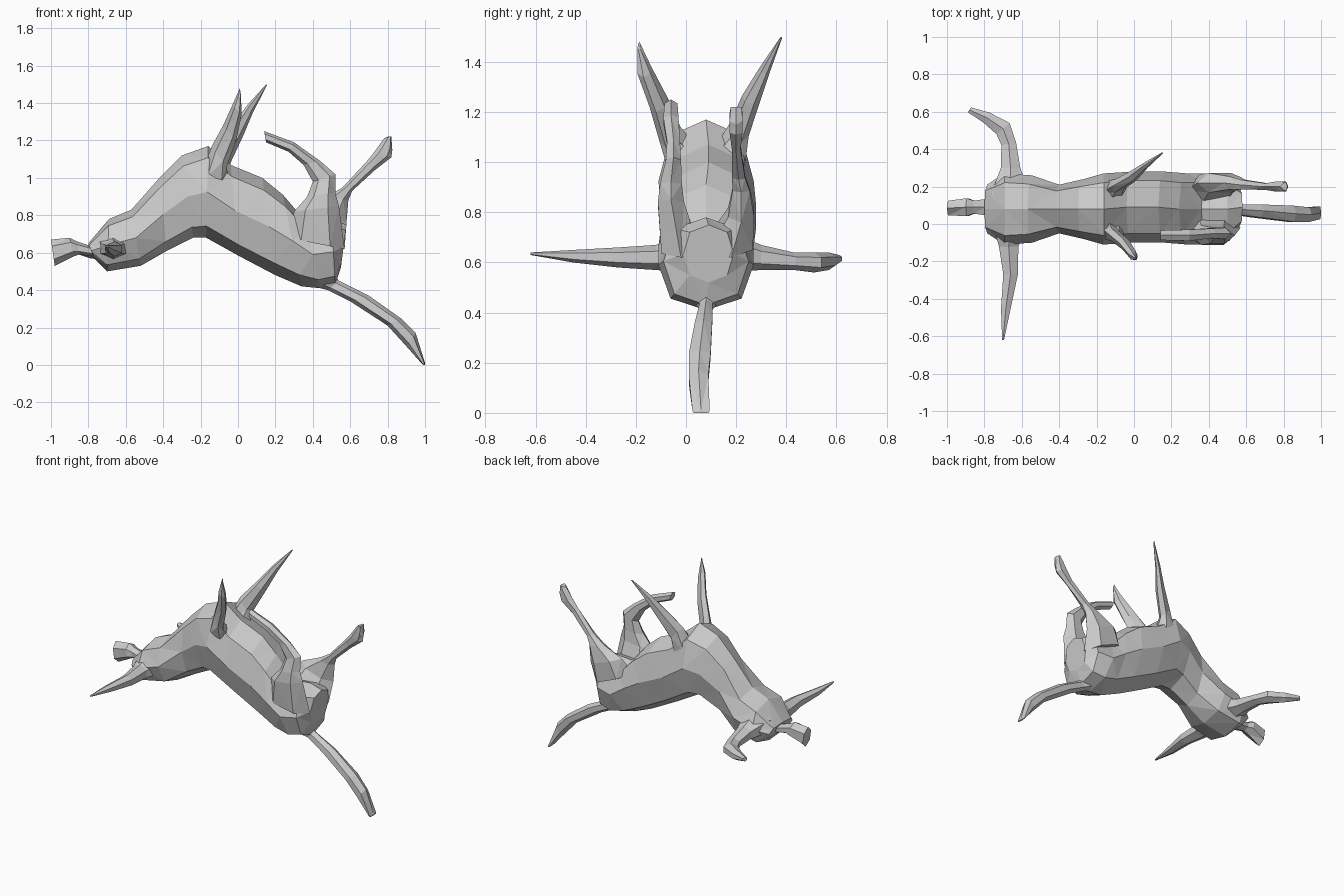
import bpy, bmesh, math
from mathutils import Vector


def loft(name, stations, n, squareness=1.0):
    """Faceted skin over rings; each station = (edge A, edge B, side half-width vector)."""
    bm = bmesh.new()
    rings = []
    for a, b, side in stations:
        a, b, side = Vector(a), Vector(b), Vector(side)
        mid, half = (a + b) / 2, (a - b) / 2
        ring = []
        for i in range(n):
            t = 2 * math.pi * i / n
            c, s = math.cos(t), math.sin(t)
            c = math.copysign(abs(c) ** squareness, c)
            s = math.copysign(abs(s) ** squareness, s)
            ring.append(bm.verts.new(mid + half * c + side * s))
        rings.append(ring)
    for p, q in zip(rings, rings[1:]):
        for i in range(n):
            j = (i + 1) % n
            bm.faces.new((p[i], p[j], q[j], q[i]))
    bm.faces.new(rings[0])
    bm.faces.new(rings[-1])
    bmesh.ops.triangulate(bm, faces=bm.faces[:])
    bmesh.ops.recalc_face_normals(bm, faces=bm.faces[:])
    mesh = bpy.data.meshes.new(name)
    bm.to_mesh(mesh)
    bm.free()
    obj = bpy.data.objects.new(name, mesh)
    bpy.context.collection.objects.link(obj)
    return obj


def side_loft(name, rows, n, squareness=1.0):
    """Part lying along the xz plane; row = (top x, top z, bottom x, bottom z, y, half width)."""
    return loft(name, [((ax, y, az), (bx, y, bz), (0, w, 0))
                       for ax, az, bx, bz, y, w in rows], n, squareness)


# Arched torso
side_loft("body", [
    (-0.80, 0.65, -0.77, 0.57, 0.08, 0.13),
    (-0.69, 0.78, -0.70, 0.50, 0.08, 0.19),
    (-0.57, 0.83, -0.52, 0.53, 0.08, 0.18),
    (-0.42, 1.00, -0.38, 0.61, 0.08, 0.13),
    (-0.30, 1.12, -0.24, 0.68, 0.08, 0.16),
    (-0.16, 1.17, -0.17, 0.68, 0.08, 0.19),
    (-0.04, 1.07, 0.01, 0.58, 0.09, 0.19),
    (0.13, 1.00, 0.20, 0.48, 0.09, 0.19),
    (0.24, 0.91, 0.34, 0.42, 0.08, 0.19),
    (0.36, 0.77, 0.44, 0.41, 0.08, 0.19),
    (0.50, 0.78, 0.52, 0.43, 0.08, 0.17),
    (0.58, 0.75, 0.55, 0.52, 0.09, 0.10),
], 8, 0.85)

# Trailing lower limb
side_loft("trailing_limb", [
    (0.50, 0.50, 0.40, 0.42, 0.08, 0.06),
    (0.54, 0.45, 0.48, 0.40, 0.08, 0.03),
    (0.70, 0.37, 0.60, 0.34, 0.07, 0.04),
    (0.87, 0.25, 0.80, 0.21, 0.055, 0.05),
    (0.95, 0.17, 0.90, 0.10, 0.05, 0.045),
    (1.00, 0.01, 0.98, 0.01, 0.06, 0.04),
    (1.00, 0.00, 0.99, 0.00, 0.06, 0.035),
], 6)

# Bent upper limb on the front side
side_loft("bent_limb", [
    (0.57, 0.62, 0.26, 0.68, -0.02, 0.09),
    (0.54, 0.85, 0.30, 0.82, -0.06, 0.06),
    (0.52, 0.92, 0.37, 0.90, -0.06, 0.05),
    (0.52, 1.02, 0.40, 0.98, -0.05, 0.035),
    (0.44, 1.09, 0.35, 1.07, -0.05, 0.03),
    (0.30, 1.19, 0.27, 1.14, -0.06, 0.035),
    (0.14, 1.25, 0.15, 1.19, -0.06, 0.03),
], 6)

# Raised upper limb on the back side
side_loft("raised_limb", [
    (0.28, 0.74, 0.57, 0.62, 0.18, 0.10),
    (0.34, 0.84, 0.58, 0.76, 0.22, 0.06),
    (0.48, 0.90, 0.59, 0.88, 0.22, 0.04),
    (0.56, 0.95, 0.61, 0.93, 0.21, 0.03),
    (0.69, 1.09, 0.73, 1.04, 0.20, 0.02),
    (0.73, 1.14, 0.82, 1.11, 0.20, 0.03),
    (0.78, 1.21, 0.825, 1.15, 0.20, 0.03),
    (0.80, 1.22, 0.82, 1.22, 0.20, 0.025),
], 6)

# Flared stub at the low end
side_loft("flared_stub", [
    (-0.70, 0.68, -0.70, 0.57, 0.08, 0.09),
    (-0.80, 0.64, -0.77, 0.58, 0.09, 0.05),
    (-0.86, 0.66, -0.85, 0.59, 0.09, 0.04),
    (-0.90, 0.68, -0.88, 0.58, 0.09, 0.055),
    (-1.00, 0.67, -0.98, 0.53, 0.085, 0.045),
], 6)

# Two upright spikes, leaning outwards
loft("front_spike", [
    ((-0.20, 0.00, 1.02), (-0.05, 0.00, 0.98), (0, 0.09, 0)),
    ((-0.14, -0.05, 1.17), (-0.06, -0.08, 1.06), (0, 0.04, 0)),
    ((-0.08, -0.10, 1.28), (-0.01, -0.12, 1.20), (0, 0.035, 0)),
    ((-0.03, -0.16, 1.39), (0.02, -0.17, 1.34), (0, 0.03, 0)),
    ((0.01, -0.185, 1.48), (0.015, -0.19, 1.45), (0, 0.005, 0)),
], 6)
loft("back_spike", [
    ((-0.18, 0.16, 1.04), (-0.04, 0.17, 0.98), (0, 0.08, 0)),
    ((-0.12, 0.20, 1.17), (-0.04, 0.22, 1.08), (0, 0.04, 0)),
    ((-0.03, 0.25, 1.28), (0.03, 0.27, 1.23), (0, 0.035, 0)),
    ((0.05, 0.31, 1.39), (0.08, 0.32, 1.35), (0, 0.02, 0)),
    ((0.15, 0.38, 1.50), (0.155, 0.38, 1.495), (0, 0.004, 0)),
], 6)

# Two side limbs reaching sideways
loft("front_side_limb", [
    ((-0.66, 0.00, 0.71), (-0.66, 0.00, 0.56), (0.11, 0, 0)),
    ((-0.67, -0.12, 0.67), (-0.67, -0.12, 0.57), (0.06, 0, 0)),
    ((-0.66, -0.27, 0.66), (-0.66, -0.27, 0.58), (0.045, 0, 0)),
    ((-0.685, -0.45, 0.65), (-0.685, -0.45, 0.60), (0.03, 0, 0)),
    ((-0.70, -0.62, 0.64), (-0.70, -0.62, 0.63), (0.006, 0, 0)),
], 6)
loft("back_side_limb", [
    ((-0.66, 0.16, 0.73), (-0.66, 0.16, 0.56), (0.12, 0, 0)),
    ((-0.66, 0.30, 0.67), (-0.66, 0.30, 0.57), (0.06, 0, 0)),
    ((-0.67, 0.43, 0.64), (-0.67, 0.43, 0.57), (0.045, 0.01, 0)),
    ((-0.70, 0.51, 0.64), (-0.70, 0.51, 0.56), (0.04, 0.035, 0)),
    ((-0.79, 0.57, 0.64), (-0.79, 0.57, 0.57), (0.02, 0.03, 0)),
    ((-0.88, 0.61, 0.63), (-0.88, 0.61, 0.60), (0.01, 0.015, 0)),
], 6)
